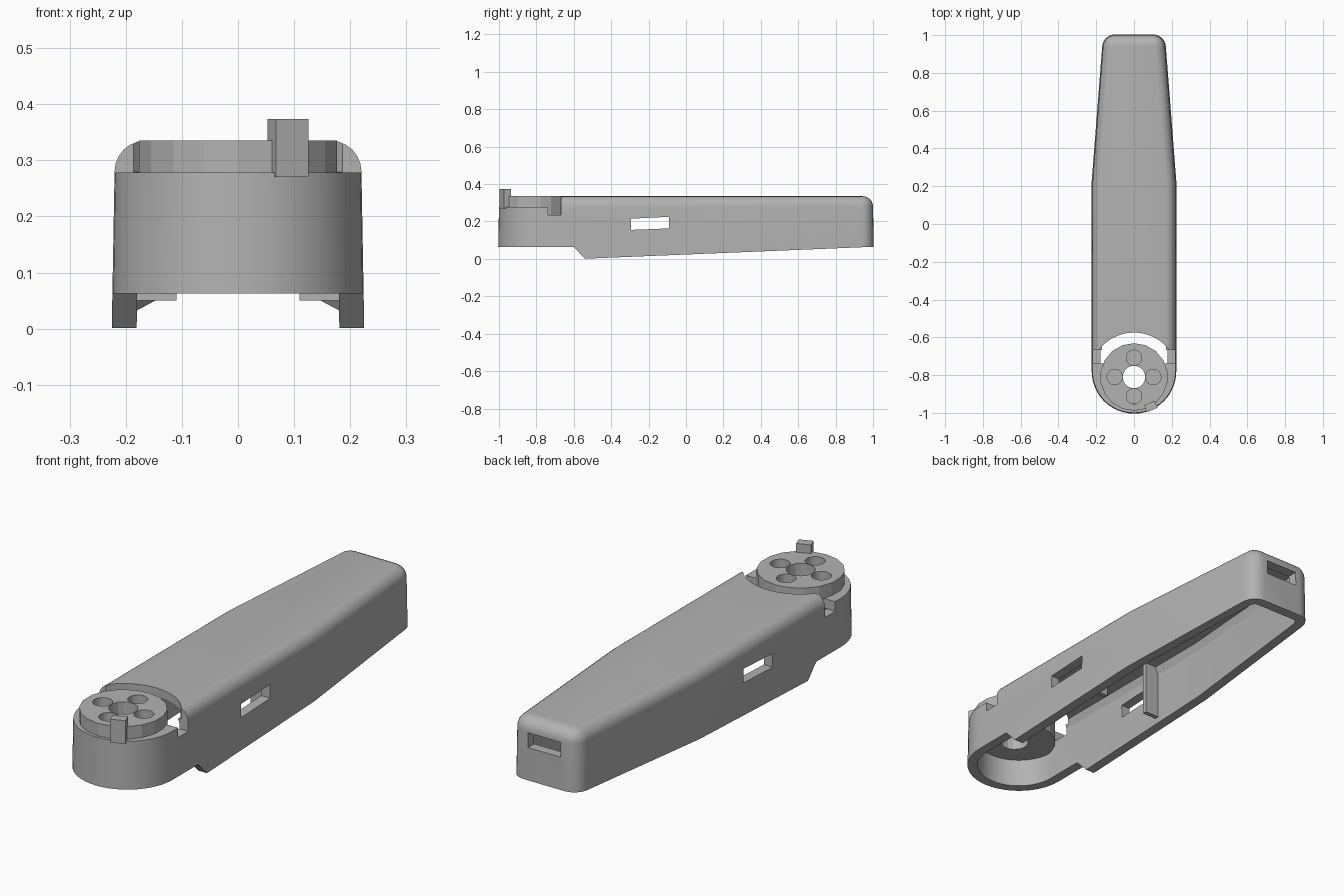
import bpy, bmesh
from math import sin, cos, pi, radians
from mathutils import Matrix

cube = bpy.data.objects.get("Cube")
if cube:
    bpy.data.objects.remove(cube)

grey = bpy.data.materials.new("plain grey")
grey.use_nodes = True
grey.diffuse_color = (0.45, 0.45, 0.45, 1)
grey.node_tree.nodes["Principled BSDF"].inputs["Base Color"].default_value = (0.45, 0.45, 0.45, 1)

HUB_Y = -0.81      # centre of the round hub
END_Y = -0.78      # centre of the rounded front end
WALL = 0.043


def loft(name, rings):
    """Closed solid through equal-length rings of points."""
    bm = bmesh.new()
    loops = [[bm.verts.new(p) for p in ring] for ring in rings]
    n = len(loops[0])
    for a, b in zip(loops, loops[1:]):
        for i in range(n):
            j = (i + 1) % n
            bm.faces.new((a[i], a[j], b[j], b[i]))
    bm.faces.new(loops[0])
    bm.faces.new(loops[-1])
    bmesh.ops.recalc_face_normals(bm, faces=bm.faces)
    mesh = bpy.data.meshes.new(name)
    bm.to_mesh(mesh)
    bm.free()
    mesh.materials.append(grey)
    ob = bpy.data.objects.new(name, mesh)
    bpy.context.collection.objects.link(ob)
    return ob


def outline(inset, z):
    """Arm plan: round front end, straight sides, tapered rounded tail."""
    r = 0.22 - inset
    half = [(r * sin(t * pi / 24), END_Y - r * cos(t * pi / 24)) for t in range(13)]
    half.append((r, 0.22))
    c = 0.065 - inset
    half += [(0.1 + c * cos(t * pi / 12), 0.935 + c * sin(t * pi / 12)) for t in range(7)]
    mirrored = [(-x, y) for x, y in reversed(half[1:])]
    return [(x, y, z) for x, y in half + mirrored]


def cylinder(name, r, y, z0, z1, x=0, sides=48):
    ang = [2 * pi * (i + 0.5) / sides for i in range(sides)]
    return loft(name, [[(x + r * cos(a), y + r * sin(a), z) for a in ang] for z in (z0, z1)])


def side_prism(name, profile, x0=-0.5, x1=0.5):
    return loft(name, [[(x, y, z) for y, z in profile] for x in (x0, x1)])


def box(name, x0, x1, y0, y1, z0, z1):
    return side_prism(name, [(y0, z0), (y1, z0), (y1, z1), (y0, z1)], x0, x1)


def carve(ob, cutters):
    for c in cutters:
        c.hide_render = True
        m = ob.modifiers.new("cut", "BOOLEAN")
        m.operation, m.solver, m.object = "DIFFERENCE", "EXACT", c
    bpy.context.view_layer.update()
    ob_eval = ob.evaluated_get(bpy.context.evaluated_depsgraph_get())
    mesh = bpy.data.meshes.new_from_object(ob_eval)
    ob.modifiers.clear()
    ob.data = mesh
    for c in cutters:
        bpy.data.objects.remove(c)


# Arm shell with drafted sides and a rounded top edge
R = 0.055
rings = [outline(-0.005, 0)]
rings += [outline(R * (1 - cos(t * pi / 12)), 0.28 + R * sin(t * pi / 12)) for t in range(7)]
shell = loft("arm_shell", rings)

cavity = loft("cavity_cutter", [outline(WALL - 0.005, -0.1), outline(WALL, 0.26), outline(WALL + 0.012, 0.295)])
underside = side_prism("underside_cutter", [(-1.2, -0.2), (-1.2, 0.063), (-0.6, 0.063),
                                            (-0.54, 0.001), (1.2, 0.073), (1.2, -0.2)])
front_step = side_prism("front_step_cutter", [(-1.2, 0.278), (-0.738, 0.278), (-0.738, 0.235),
                                              (-0.667, 0.235), (-0.667, 0.5), (-1.2, 0.5)])
scoop = cylinder("scoop_cutter", 0.235, HUB_Y, 0.279, 0.5, sides=64)
side_slot = side_prism("side_slot_cutter", [(-0.295, 0.155), (-0.09, 0.163), (-0.09, 0.225), (-0.295, 0.215)])
tail_slot = box("tail_slot_cutter", -0.08, 0.08, 0.9, 1.1, 0.21, 0.275)
carve(shell, [cavity, underside, front_step, scoop, side_slot, tail_slot])

# Ledge around the hub
r = 0.185
arc = [(r * sin(t * pi / 24), END_Y - r * cos(t * pi / 24)) for t in range(-12, 13)]
arc = [(-r, -0.738)] + arc + [(r, -0.738)]
ledge = loft("hub_ledge", [[(x, y, z) for x, y in arc] for z in (0.235, 0.277)])
carve(ledge, [cylinder("ledge_cutter", 0.165, HUB_Y, 0.1, 0.5)])

# Hub disc with a centre bore and four blind holes
hub = cylinder("hub_disc", 0.179, HUB_Y, 0.19, 0.335, sides=18)
holes = [cylinder("bore_cutter", 0.06, HUB_Y, 0.1, 0.5, sides=16)]
for dx, dy in ((1, 0), (-1, 0), (0, 1), (0, -1)):
    holes.append(cylinder("hole_cutter", 0.041, HUB_Y + 0.102 * dy, 0.26, 0.5, x=0.102 * dx, sides=24))
carve(hub, holes)

# Stop peg at the hub's front
peg = box("stop_peg", -0.031, 0.031, -0.02, 0.02, 0.27, 0.374)
peg.data.transform(Matrix.Translation((0.089, -0.966, 0)) @ Matrix.Rotation(radians(22), 4, "Z"))

# Ribs on the inner side walls
ribs = [box("inner_rib", s * 0.11, s * 0.19, -0.07, -0.05, 0.05, 0.3) for s in (-1, 1)]

for ob in [shell, ledge, hub, peg] + ribs:
    bpy.ops.object.select_all(action="DESELECT")
    ob.select_set(True)
    bpy.context.view_layer.objects.active = ob
    bpy.ops.object.shade_smooth_by_angle(angle=radians(18))
